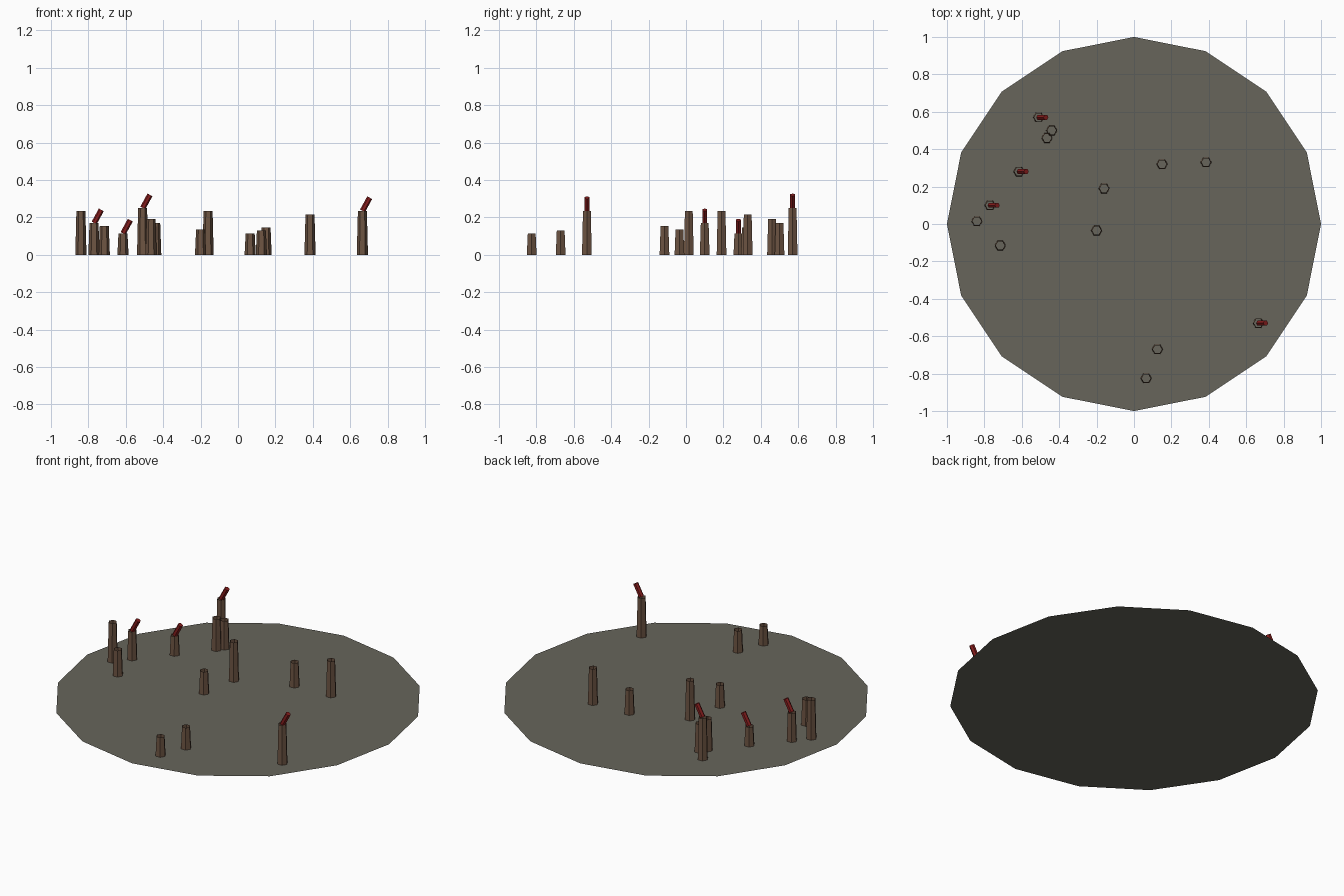
import bpy
import bmesh
import math
from mathutils import Matrix

cube = bpy.data.objects.get("Cube")
if cube:
    bpy.data.objects.remove(cube, do_unlink=True)


def make_material(name, rgb):
    mat = bpy.data.materials.new(name)
    mat.use_nodes = True
    color = (*rgb, 1.0)
    mat.diffuse_color = color
    bsdf = mat.node_tree.nodes["Principled BSDF"]
    bsdf.inputs["Base Color"].default_value = color
    bsdf.inputs["Roughness"].default_value = 0.9
    return mat


def add_object(name, bm, mat):
    mesh = bpy.data.meshes.new(name)
    bm.to_mesh(mesh)
    bm.free()
    mesh.materials.append(mat)
    obj = bpy.data.objects.new(name, mesh)
    bpy.context.collection.objects.link(obj)
    return obj


def add_cone(name, mat, sides, r_low, r_top, length, matrix, capped):
    bm = bmesh.new()
    bmesh.ops.create_cone(bm, cap_ends=capped, segments=sides, radius1=r_low,
                          radius2=r_top, depth=length, matrix=matrix)
    return add_object(name, bm, mat)


ground_mat = make_material("grey_earth", (0.135, 0.13, 0.105))
wood_mat = make_material("brown_wood", (0.155, 0.09, 0.056))
red_mat = make_material("dark_red", (0.24, 0.012, 0.012))

# Flat ground disc
bm = bmesh.new()
bmesh.ops.create_circle(bm, cap_ends=True, segments=16, radius=1.0)
bmesh.ops.recalc_face_normals(bm, faces=bm.faces)
for face in bm.faces:
    if face.normal.z < 0:
        face.normal_flip()
add_object("ground", bm, ground_mat)

# Posts: x, y, height, carries a red stick
posts = [
    (-0.51, 0.57, 0.25, True),
    (-0.44, 0.50, 0.17, False),
    (-0.465, 0.46, 0.19, False),
    (-0.615, 0.28, 0.115, True),
    (-0.77, 0.10, 0.17, True),
    (-0.84, 0.015, 0.235, False),
    (-0.715, -0.115, 0.155, False),
    (-0.20, -0.035, 0.135, False),
    (-0.16, 0.19, 0.235, False),
    (0.15, 0.32, 0.145, False),
    (0.385, 0.33, 0.215, False),
    (0.125, -0.67, 0.13, False),
    (0.065, -0.825, 0.115, False),
    (0.665, -0.53, 0.235, True),
]

turn = Matrix.Rotation(math.pi / 6, 4, "Z")
lean = Matrix.Rotation(0.5, 4, "Y")
for i, (x, y, h, has_stick) in enumerate(posts, 1):
    # Hollow tapered hexagonal post
    place = Matrix.Translation((x, y, h / 2)) @ turn
    add_cone(f"post_{i}", wood_mat, 6, 0.03, 0.024, h, place, False)
    # Leaning stick on top
    if has_stick:
        place = Matrix.Translation((x + 0.02, y, h + 0.035)) @ lean @ turn
        add_cone(f"stick_{i}", red_mat, 6, 0.015, 0.015, 0.08, place, True)
